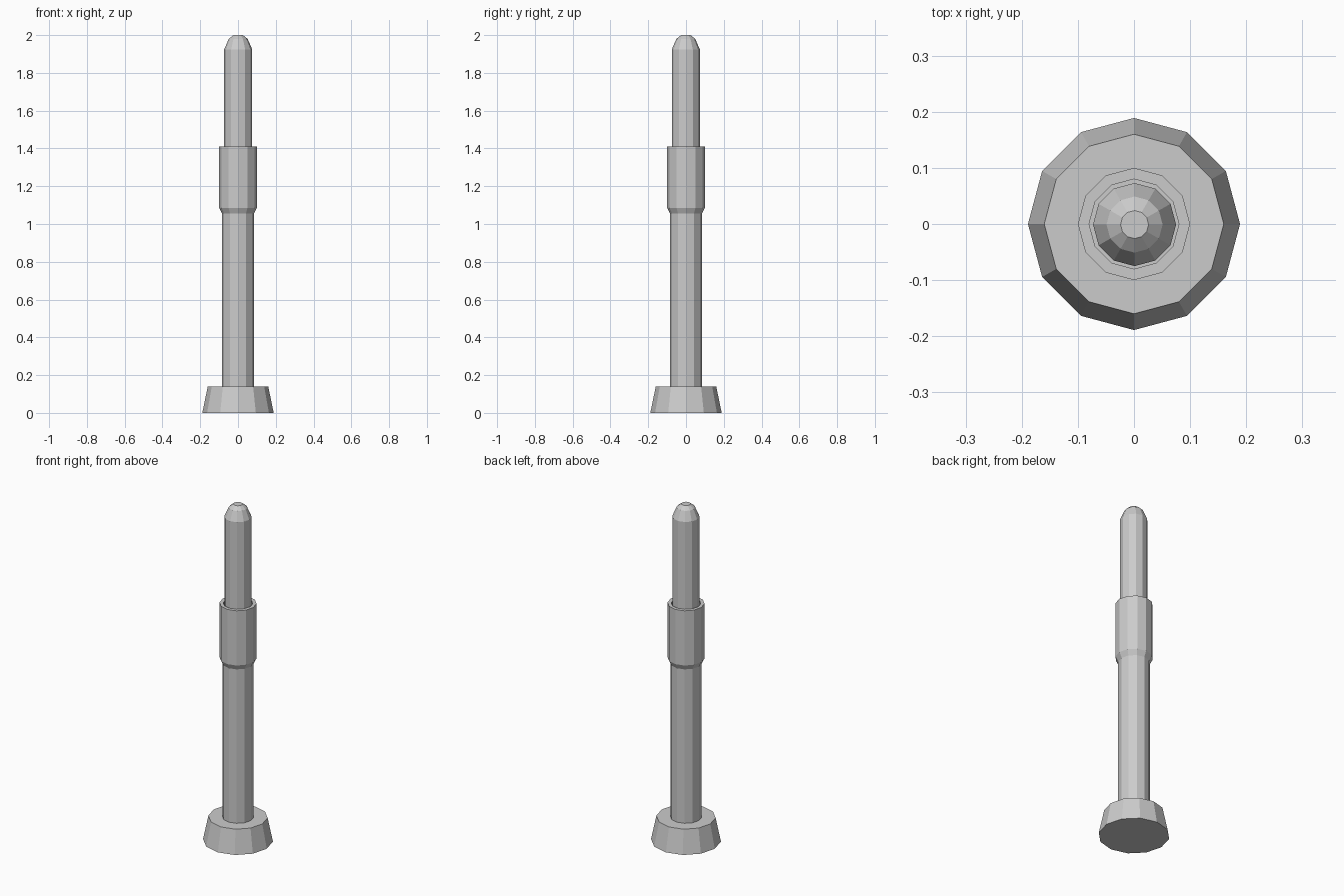
import bpy, bmesh, math

if "Cube" in bpy.data.objects:
    bpy.data.objects.remove(bpy.data.objects["Cube"])

SIDES = 12


def lathe(name, profile, offset=(0, 0)):
    """Flat-shaded 12-sided solid from (radius, z) points, capped at both ends."""
    bm = bmesh.new()
    rings = []
    for r, z in profile:
        rings.append([bm.verts.new((r * math.cos(2 * math.pi * i / SIDES) + offset[0],
                                    r * math.sin(2 * math.pi * i / SIDES) + offset[1], z))
                      for i in range(SIDES)])
    for a, b in zip(rings, rings[1:]):
        for i in range(SIDES):
            j = (i + 1) % SIDES
            bm.faces.new((a[i], a[j], b[j], b[i]))
    bm.faces.new(rings[0][::-1])
    bm.faces.new(rings[-1])
    bmesh.ops.recalc_face_normals(bm, faces=bm.faces)
    mesh = bpy.data.meshes.new(name)
    bm.to_mesh(mesh)
    bm.free()
    obj = bpy.data.objects.new(name, mesh)
    bpy.context.collection.objects.link(obj)
    return obj


# tapered foot
lathe("base", [(0.189, 0), (0.16, 0.14)])

# lower tube flaring into a collar with a shallow socket in its top
lathe("lower_tube_and_collar", [(0.085, 0.14), (0.085, 1.055), (0.1, 1.085),
                                (0.1, 1.41), (0.08, 1.41), (0.08, 1.33)])

# inner rod with domed tip, standing in the socket
lathe("inner_rod", [(0.074, 1.33), (0.074, 1.925), (0.05, 1.98), (0.025, 2.0)],
      offset=(0.001, -0.001))
